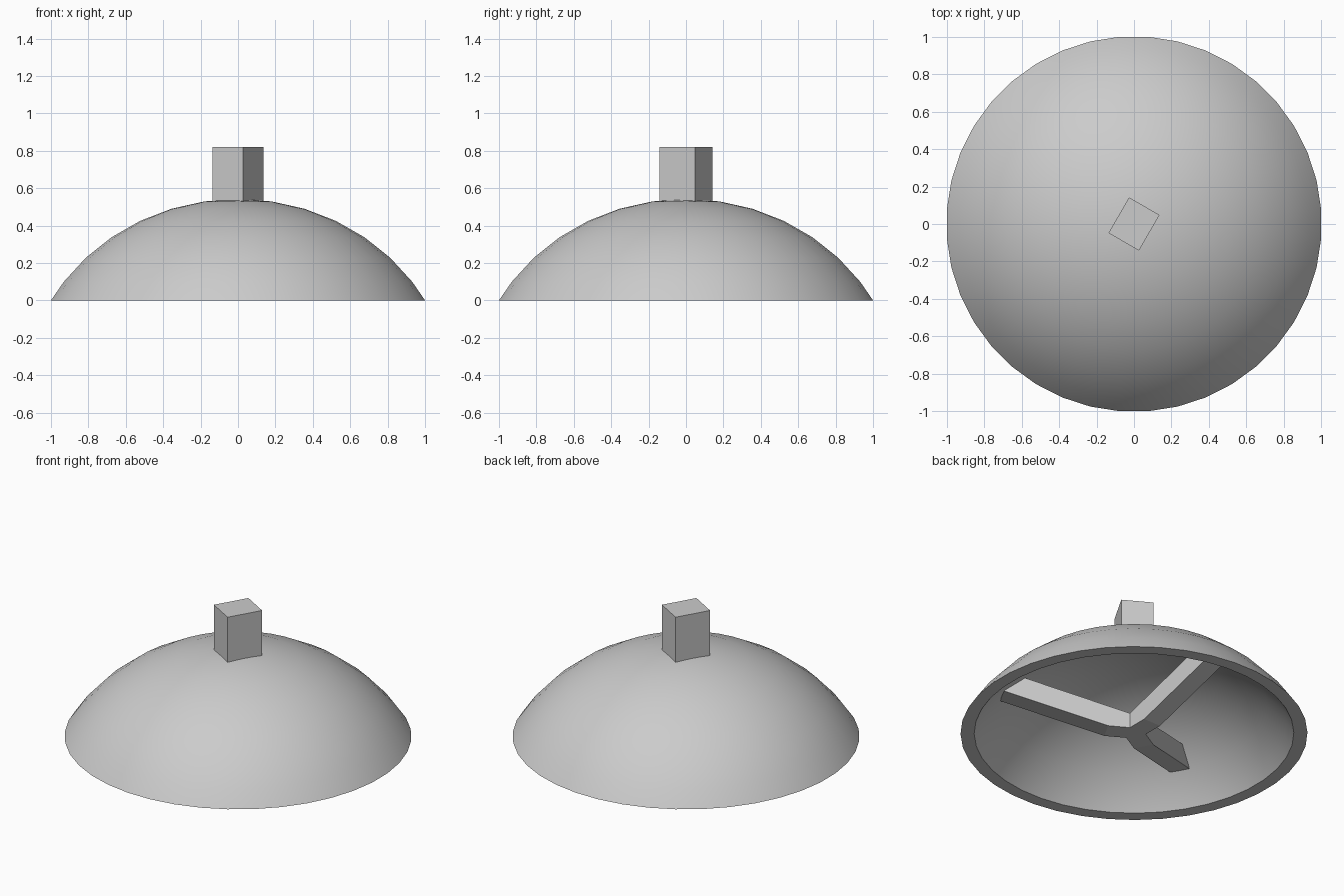
import bpy, bmesh
from math import sin, cos, acos, radians, pi

cube = bpy.data.objects.get("Cube")
if cube:
    bpy.data.objects.remove(cube, do_unlink=True)

grey = bpy.data.materials.new("plain grey")
grey.use_nodes = True
grey.diffuse_color = (0.6, 0.6, 0.6, 1)
grey.node_tree.nodes["Principled BSDF"].inputs["Base Color"].default_value = (0.6, 0.6, 0.6, 1)

SEGMENTS = 40
CENTRE_Z = -0.532          # centre of the ellipsoid the dome is cut from


def add_object(name, bm, smooth=False):
    bmesh.ops.recalc_face_normals(bm, faces=bm.faces)
    mesh = bpy.data.meshes.new(name)
    bm.to_mesh(mesh)
    bm.free()
    mesh.materials.append(grey)
    obj = bpy.data.objects.new(name, mesh)
    bpy.context.collection.objects.link(obj)
    if smooth:
        bpy.ops.object.select_all(action='DESELECT')
        obj.select_set(True)
        bpy.context.view_layer.objects.active = obj
        bpy.ops.object.shade_smooth_by_angle(angle=radians(30))
    return obj


def cap_profile(radius, height):
    """Points from the crown down to the cut at z = 0."""
    rim = acos(-CENTRE_Z / height)
    angles = [radians(9 * i) for i in range(7) if radians(9 * i) < rim - 0.03] + [rim]
    return [(radius * sin(a), CENTRE_Z + height * cos(a)) for a in angles]


# Hollow dome shell: outer and inner caps joined by a flat rim
profile = cap_profile(1.155, 1.075) + cap_profile(1.09, 1.005)[::-1]
bm = bmesh.new()
turn = pi / SEGMENTS
verts = [bm.verts.new((r * cos(turn), r * sin(turn), z)) for r, z in profile]
edges = [bm.edges.new(pair) for pair in zip(verts, verts[1:])]
bmesh.ops.spin(bm, geom=verts + edges, cent=(0, 0, 0), axis=(0, 0, 1),
               angle=2 * pi, steps=SEGMENTS, use_merge=True)
bmesh.ops.remove_doubles(bm, verts=bm.verts, dist=0.0005)
add_object("dome_shell", bm, smooth=True)

# Square peg on the crown
bm = bmesh.new()
bmesh.ops.create_cube(bm, size=1)
bmesh.ops.scale(bm, vec=(0.188, 0.22, 0.34), verts=bm.verts)
bmesh.ops.translate(bm, vec=(0, 0, 0.65), verts=bm.verts)
peg = add_object("top_peg", bm)
peg.rotation_euler.z = radians(-30)

# Three rising struts, trimmed level at the hub and buried in the shell
strut_side = [(0, 0), (0.163, 0), (0.82, 0.184), (0.69, 0.281), (0, 0.086)]
for i in range(3):
    bm = bmesh.new()
    face = bm.faces.new([bm.verts.new((r, -0.06, z)) for r, z in strut_side])
    side = bmesh.ops.extrude_face_region(bm, geom=[face])["geom"]
    moved = [v for v in side if isinstance(v, bmesh.types.BMVert)]
    bmesh.ops.translate(bm, vec=(0, 0.12, 0), verts=moved)
    strut = add_object(f"inner_strut_{i + 1}", bm)
    strut.rotation_euler.z = radians(-30 + 120 * i)
